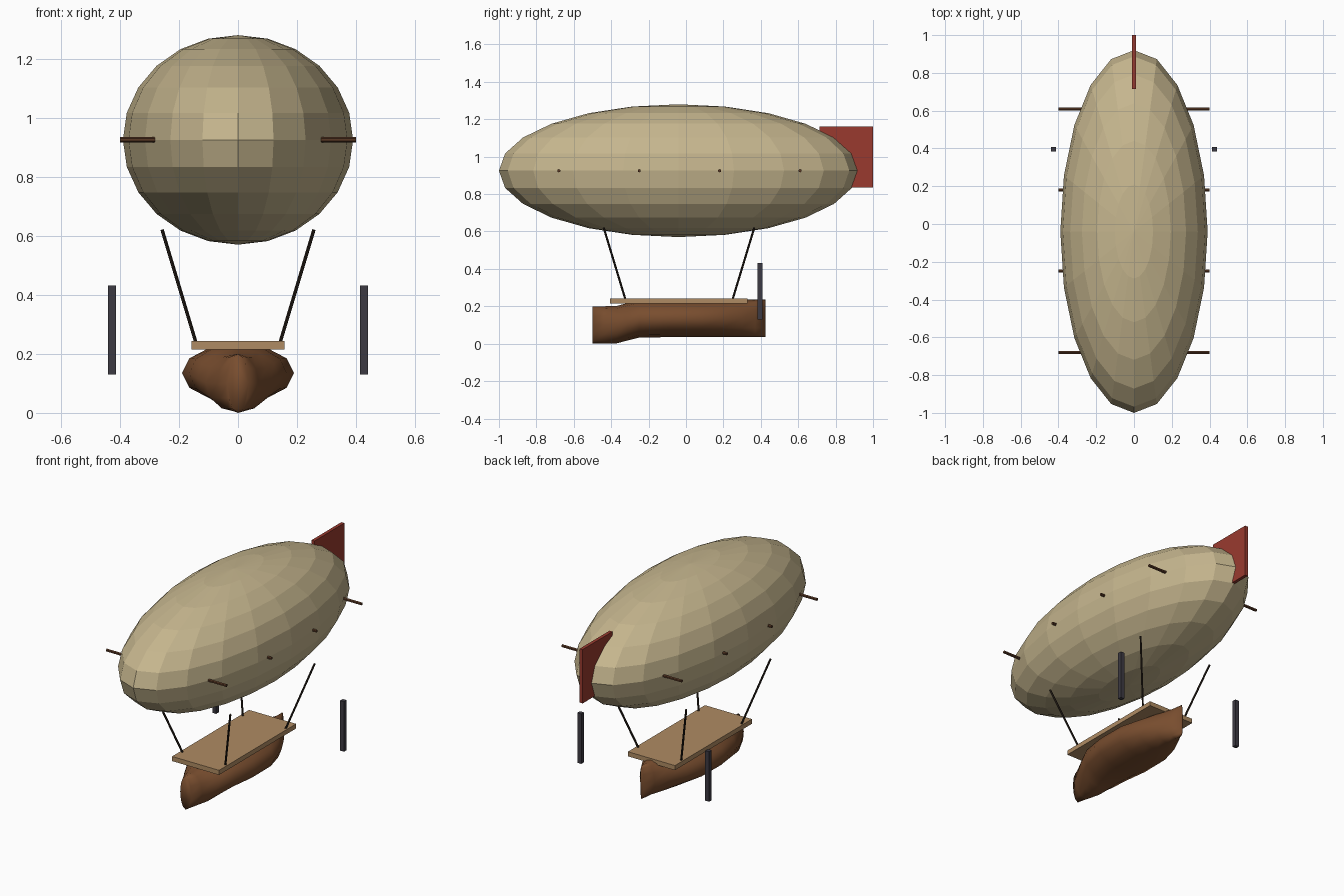
import bpy, bmesh, math
from mathutils import Vector

if "Cube" in bpy.data.objects:
    bpy.data.objects.remove(bpy.data.objects["Cube"])


def material(name, r, g, b):
    m = bpy.data.materials.new(name)
    m.diffuse_color = (r, g, b, 1)
    m.use_nodes = True
    m.node_tree.nodes["Principled BSDF"].inputs["Base Color"].default_value = m.diffuse_color
    return m


CANVAS = material("canvas", 0.56, 0.465, 0.27)
WOOD = material("hull_wood", 0.19, 0.075, 0.028)
PLANK = material("deck_plank", 0.43, 0.26, 0.125)
RED = material("fin_red", 0.32, 0.042, 0.028)
ROPE = material("rope_dark", 0.024, 0.016, 0.011)
SPAR = material("spar_brown", 0.10, 0.04, 0.018)
IRON = material("iron", 0.046, 0.042, 0.055)


def add(name, bm, mat, smooth=False):
    bmesh.ops.recalc_face_normals(bm, faces=bm.faces)
    me = bpy.data.meshes.new(name)
    bm.to_mesh(me)
    bm.free()
    me.materials.append(mat)
    for p in me.polygons:
        p.use_smooth = smooth
    ob = bpy.data.objects.new(name, me)
    bpy.context.collection.objects.link(ob)
    return ob


def box(name, lo, hi, mat):
    bm = bmesh.new()
    bmesh.ops.create_cube(bm, size=1)
    lo, hi = Vector(lo), Vector(hi)
    bmesh.ops.scale(bm, vec=hi - lo, verts=bm.verts)
    bmesh.ops.translate(bm, vec=(lo + hi) / 2, verts=bm.verts)
    return add(name, bm, mat)


def rod(name, a, b, r, mat, sides=6):
    a, b = Vector(a), Vector(b)
    bm = bmesh.new()
    bmesh.ops.create_cone(bm, cap_ends=True, segments=sides, radius1=r, radius2=r, depth=(b - a).length)
    ob = add(name, bm, mat)
    ob.rotation_euler = (b - a).to_track_quat('Z', 'Y').to_euler()
    ob.location = (a + b) / 2
    return ob


# gas envelope, flat faced
bm = bmesh.new()
bmesh.ops.create_uvsphere(bm, u_segments=20, v_segments=12, radius=1)
bmesh.ops.scale(bm, vec=(0.39, 0.96, 0.355), verts=bm.verts)
bmesh.ops.translate(bm, vec=(0, -0.04, 0.925), verts=bm.verts)
add("envelope", bm, CANVAS)

# tail fin
box("tail_fin", (-0.01, 0.715, 0.835), (0.01, 1.0, 1.16), RED)

# cross spars through the envelope
for i in range(4):
    y = -0.68 + 0.43 * i
    rod(f"spar_{i + 1}", (-0.4, y, 0.925), (0.4, y, 0.925), 0.009, SPAR)

# boat hull: sections (y, half width, centre height), 12 sides each
SECTIONS = [(-0.5, 0.036, 0.10), (-0.44, 0.07, 0.10), (-0.37, 0.11, 0.102),
            (-0.31, 0.14, 0.118), (-0.25, 0.165, 0.133), (-0.1, 0.19, 0.135),
            (0.08, 0.188, 0.135), (0.2, 0.15, 0.135), (0.3, 0.095, 0.135),
            (0.37, 0.05, 0.135), (0.425, 0.008, 0.135)]
bm = bmesh.new()
rings = []
for y, rx, cz in SECTIONS:
    angles = [math.tau * k / 12 for k in range(12)]
    rings.append([bm.verts.new((rx * math.sin(t), y, cz - 0.1 * math.cos(t))) for t in angles])
for a, b in zip(rings, rings[1:]):
    for k in range(12):
        j = (k + 1) % 12
        bm.faces.new((a[k], a[j], b[j], b[k]))
bm.faces.new(rings[0])
bm.faces.new(rings[-1])
add("hull", bm, WOOD, smooth=True)

# deck
box("deck", (-0.157, -0.405, 0.215), (0.157, 0.33, 0.243), PLANK)

# suspension ropes and side blades
for side, s in (("left", -1), ("right", 1)):
    for end, y, d in (("front", -0.325, -0.115), ("back", 0.25, 0.115)):
        rod(f"rope_{end}_{side}", (s * 0.143, y, 0.24), (s * 0.257, y + d, 0.62), 0.006, ROPE)
    x = s * 0.427
    box(f"propeller_blade_{side}", (x - 0.013, 0.383, 0.13), (x + 0.013, 0.408, 0.432), IRON)
